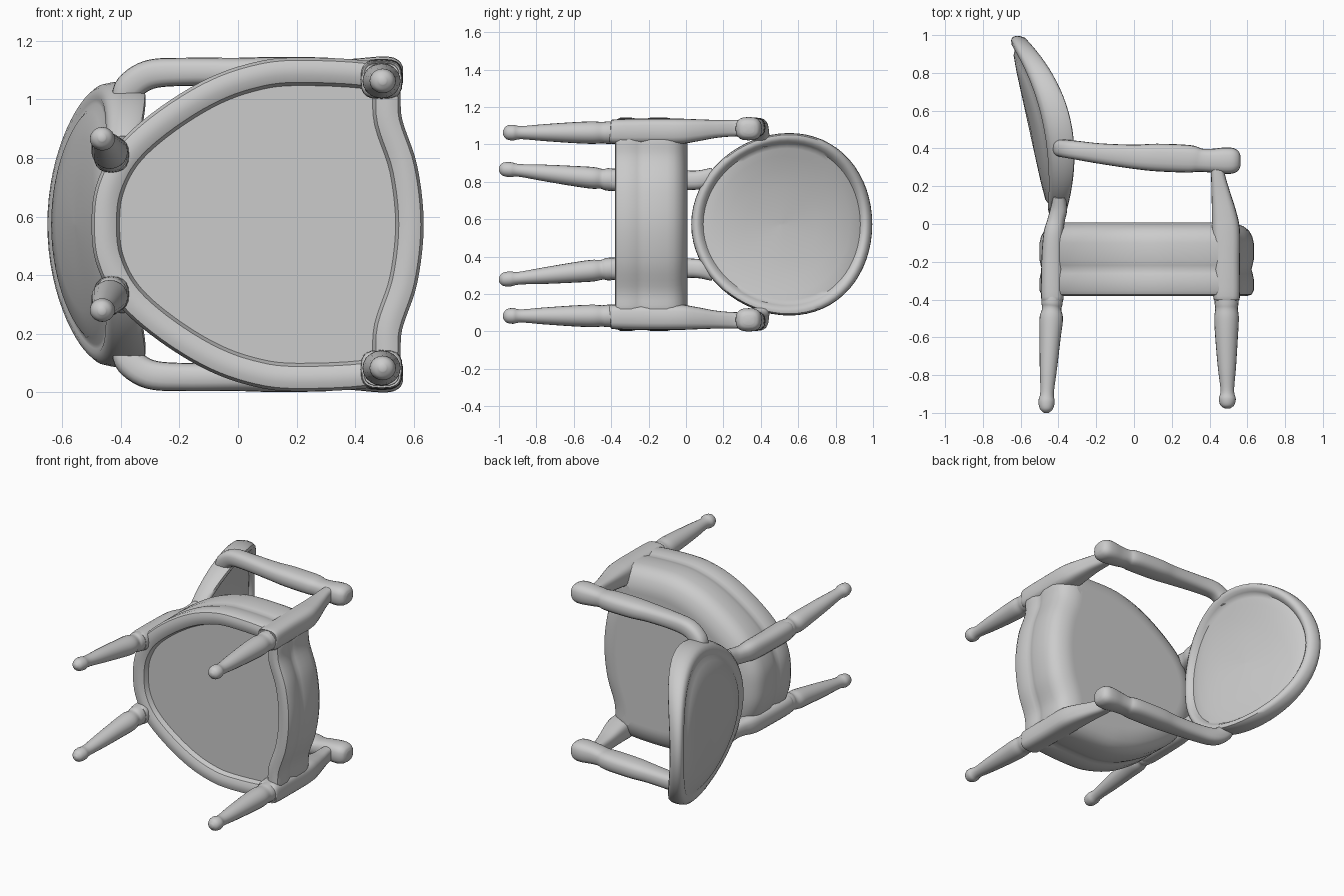
import bpy, bmesh, math
from mathutils import Vector

cube = bpy.data.objects.get("Cube")
if cube:
    bpy.data.objects.remove(cube, do_unlink=True)

MID = 0.573  # z of the symmetry plane: the chair lies on its side, its top toward +y

grey = bpy.data.materials.new("plain_grey")
grey.use_nodes = True
grey.diffuse_color = (0.6, 0.6, 0.6, 1)
grey.node_tree.nodes["Principled BSDF"].inputs["Base Color"].default_value = (0.6, 0.6, 0.6, 1)


def spline(pts, steps, closed=False):
    """Catmull-Rom through tuples of any length."""
    n = len(pts)
    pick = (lambda i: pts[i % n]) if closed else (lambda i: pts[min(max(i, 0), n - 1)])
    out = []
    for i in range(n if closed else n - 1):
        a, b, c, d = (pick(i + k) for k in (-1, 0, 1, 2))
        for s in range(steps):
            t = s / steps
            out.append([0.5 * (2 * q + (r - p) * t + (2 * p - 5 * q + 4 * r - u) * t * t
                               + (3 * q - p - 3 * r + u) * t ** 3)
                        for p, q, r, u in zip(a, b, c, d)])
    if not closed:
        out.append(list(pts[-1]))
    return out


def loft(name, rings, angle=40):
    """Skin a list of equal-length rings and close both ends with a fan."""
    bm = bmesh.new()
    rows = [[bm.verts.new(p) for p in ring] for ring in rings]
    n = len(rows[0])
    for a, b in zip(rows, rows[1:]):
        for i in range(n):
            bm.faces.new((a[i], a[(i + 1) % n], b[(i + 1) % n], b[i]))
    for row in (rows[0], rows[-1]):
        hub = bm.verts.new(sum((v.co for v in row), Vector()) / n)
        for i in range(n):
            bm.faces.new((row[i], row[(i + 1) % n], hub))
    bmesh.ops.recalc_face_normals(bm, faces=bm.faces)
    mesh = bpy.data.meshes.new(name)
    bm.to_mesh(mesh)
    bm.free()
    mesh.materials.append(grey)
    ob = bpy.data.objects.new(name, mesh)
    bpy.context.collection.objects.link(ob)
    bpy.ops.object.select_all(action='DESELECT')
    ob.select_set(True)
    bpy.context.view_layer.objects.active = ob
    bpy.ops.object.shade_smooth_by_angle(angle=math.radians(angle))
    return ob


def limb(name, pts, ref, power=1.0, steps=5, sides=20):
    """Tube along (x, y, sideways, radius along ref, radius across); power < 1 squares it."""
    pts = spline(pts, steps)
    squash = lambda v: math.copysign(abs(v) ** power, v)
    for label, side in (("left", 1), ("right", -1)):
        centres = [Vector((p[0], p[1], MID + side * p[2])) for p in pts]
        rings = []
        for i, p in enumerate(pts):
            t = (centres[min(i + 1, len(pts) - 1)] - centres[max(i - 1, 0)]).normalized()
            u = (ref - t * ref.dot(t)).normalized()
            v = t.cross(u)
            rings.append([centres[i] + u * (p[3] * squash(math.cos(k * math.tau / sides)))
                          + v * (p[4] * squash(math.sin(k * math.tau / sides)))
                          for k in range(sides)])
        loft(f"{name}_{label}", rings)


X, Y = Vector((1, 0, 0)), Vector((0, 1, 0))

# Seat: half outline (x, sideways) mirrored, then lofted from underside to cushion top
half = [(0.634, 0), (0.612, 0.2), (0.56, 0.36), (0.55, 0.47), (0.49, 0.55), (0.2, 0.57),
        (0.03, 0.547), (-0.13, 0.485), (-0.3, 0.375), (-0.42, 0.26), (-0.485, 0.13), (-0.5, 0)]
outline = half + [(x, -w) for x, w in half[-2:0:-1]]
outline = [Vector(p) for p in spline(outline, 5, closed=True)]
count = len(outline)
inward = []
for i in range(count):
    t = (outline[(i + 2) % count] - outline[i - 2]).normalized()
    inward.append(Vector((-t.y, t.x)))
levels = [(-0.338, 0.12), (-0.338, 0.096), (-0.368, 0.085), (-0.38, 0.06), (-0.38, 0.03),
          (-0.373, 0.01), (-0.352, 0), (-0.29, 0), (-0.262, 0.006), (-0.24, 0.012),
          (-0.218, 0.006), (-0.19, 0), (-0.1, 0), (-0.065, 0.008), (-0.035, 0.025),
          (-0.012, 0.055), (0.003, 0.095), (0.008, 0.125), (0.008, 0.145)]
loft("seat", [[(p.x + d.x * inset, y, MID + p.y + d.y * inset)
               for p, d in zip(outline, inward)] for y, inset in levels])

# Backrest: curved round pad, thick at the sides, widest above its middle, rim on both faces
# (radius, thickness offset, sideways curvature)
rim = [(0.02, 0.062, 0.5), (0.4, 0.06, 0.5), (0.6, 0.054, 0.52), (0.75, 0.043, 0.57),
       (0.83, 0.032, 0.61), (0.868, 0.024, 0.63), (0.89, 0.036, 0.63), (0.92, 0.046, 0.63),
       (0.95, 0.045, 0.63), (0.98, 0.034, 0.63), (0.995, 0.015, 0.62), (1, -0.005, 0.54),
       (0.995, -0.02, 0.46), (0.98, -0.034, 0.4), (0.95, -0.042, 0.38), (0.9, -0.044, 0.38),
       (0.87, -0.037, 0.38), (0.84, -0.034, 0.38), (0.79, -0.046, 0.38), (0.6, -0.05, 0.38),
       (0.3, -0.05, 0.38), (0.02, -0.05, 0.38)]
rings = []
for r, off, bend in rim:
    ring = []
    for k in range(64):
        a = k * math.tau / 64
        y = 0.512 + 0.484 * r * math.cos(a) + 0.04 * (r * math.sin(a)) ** 2
        w = 0.488 * r * math.sin(a)
        ring.append((-0.395 - 0.22 * y + bend * w * w + off, y, MID + w))
    rings.append(ring)
loft("backrest", rings, 50)

# Front legs with a turned taper and ball foot
limb("front_leg", [(0.49, -0.35, 0.49, 0.066, 0.062), (0.49, -0.42, 0.49, 0.063, 0.06),
                   (0.49, -0.45, 0.49, 0.06, 0.057), (0.49, -0.5, 0.49, 0.065, 0.06),
                   (0.49, -0.6, 0.49, 0.06, 0.056), (0.492, -0.76, 0.49, 0.048, 0.045),
                   (0.494, -0.88, 0.49, 0.036, 0.035), (0.494, -0.925, 0.49, 0.045, 0.042),
                   (0.494, -0.96, 0.49, 0.036, 0.035), (0.494, -0.978, 0.49, 0.012, 0.012)], X)

# Rear legs, splayed outward
limb("rear_leg", [(-0.432, -0.35, 0.235, 0.058, 0.06), (-0.434, -0.42, 0.24, 0.056, 0.06),
                  (-0.436, -0.45, 0.243, 0.051, 0.053), (-0.438, -0.5, 0.248, 0.062, 0.058),
                  (-0.444, -0.6, 0.258, 0.056, 0.054), (-0.453, -0.76, 0.275, 0.046, 0.044),
                  (-0.46, -0.89, 0.288, 0.036, 0.034), (-0.463, -0.94, 0.292, 0.043, 0.04),
                  (-0.464, -0.98, 0.295, 0.034, 0.034), (-0.464, -1.0, 0.296, 0.012, 0.012)], X)

# Front posts: square block beside the seat, then a slim upright to the arm
limb("front_post", [(0.49, -0.405, 0.495, 0.06, 0.055), (0.49, -0.38, 0.495, 0.071, 0.066),
                    (0.49, -0.2, 0.497, 0.071, 0.068), (0.487, -0.04, 0.497, 0.074, 0.068),
                    (0.478, 0.05, 0.502, 0.066, 0.06), (0.46, 0.16, 0.51, 0.05, 0.048),
                    (0.445, 0.26, 0.514, 0.037, 0.044), (0.445, 0.33, 0.514, 0.037, 0.044)], X, 0.65)

# Rear stiles joining the rear legs to the backrest
limb("rear_stile", [(-0.432, -0.4, 0.238, 0.05, 0.05), (-0.432, -0.385, 0.238, 0.06, 0.06),
                    (-0.432, -0.2, 0.238, 0.058, 0.06), (-0.427, -0.06, 0.238, 0.053, 0.06),
                    (-0.412, 0.02, 0.235, 0.046, 0.052), (-0.398, 0.08, 0.24, 0.044, 0.05),
                    (-0.395, 0.15, 0.265, 0.032, 0.04)], X, 0.8)

# Arms: padded middle, blunt front end, curling in to the backrest
limb("arm", [(0.563, 0.335, 0.511, 0.03, 0.026), (0.552, 0.335, 0.511, 0.052, 0.046),
             (0.525, 0.335, 0.511, 0.067, 0.06), (0.48, 0.335, 0.511, 0.07, 0.062),
             (0.41, 0.335, 0.511, 0.063, 0.056),
             (0.35, 0.338, 0.514, 0.062, 0.05), (0.29, 0.345, 0.516, 0.073, 0.054),
             (0.12, 0.352, 0.518, 0.073, 0.054), (0.0, 0.356, 0.52, 0.064, 0.049),
             (-0.18, 0.373, 0.521, 0.054, 0.048), (-0.3, 0.39, 0.512, 0.05, 0.05),
             (-0.37, 0.4, 0.468, 0.047, 0.05), (-0.387, 0.405, 0.42, 0.044, 0.045)], Y, 0.75)
